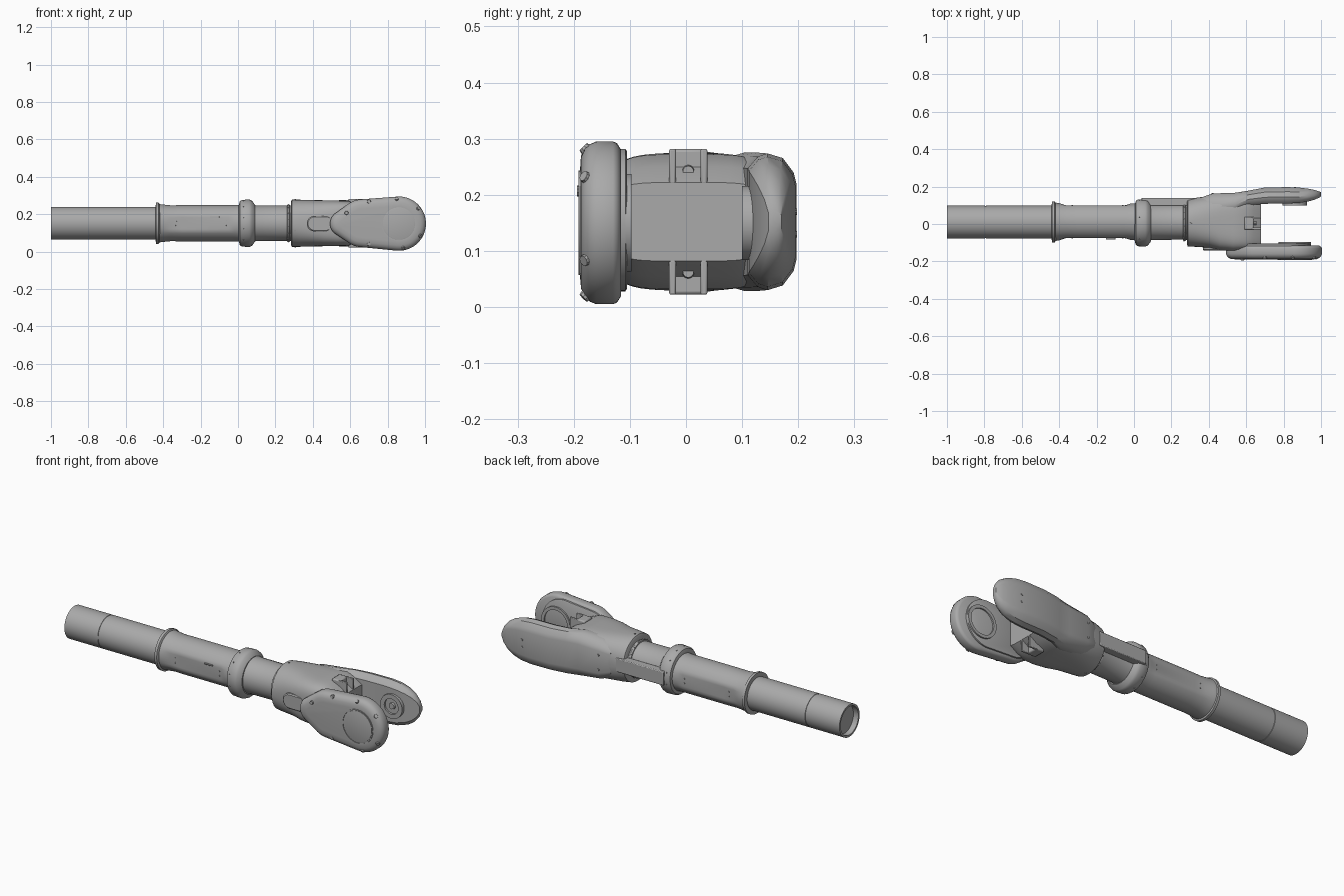
import bpy, bmesh
from math import sin, cos, pi, radians, copysign
from mathutils import Vector, Matrix

cube = bpy.data.objects.get("Cube")
if cube:
    bpy.data.objects.remove(cube)

grey = bpy.data.materials.new("plain grey")
grey.use_nodes = True
grey.diffuse_color = (0.4, 0.4, 0.4, 1)
grey.node_tree.nodes["Principled BSDF"].inputs["Base Color"].default_value = (0.4, 0.4, 0.4, 1)
parts = []
MID = 0.152                      # height of the long axis
HEAD = (0.86, 0.15)              # pivot of the fork, x and z


def finish(name, bm):
    bmesh.ops.recalc_face_normals(bm, faces=bm.faces)
    mesh = bpy.data.meshes.new(name)
    bm.to_mesh(mesh)
    bm.free()
    mesh.materials.append(grey)
    obj = bpy.data.objects.new(name, mesh)
    bpy.context.collection.objects.link(obj)
    parts.append(obj)
    return obj


def skin(name, rings, closed=False):
    """Bridge equal rings of points, capping both ends unless closed."""
    bm = bmesh.new()
    loops = [[bm.verts.new(p) for p in ring] for ring in rings]
    pairs = list(zip(loops, loops[1:]))
    if closed:
        pairs.append((loops[-1], loops[0]))
    else:
        bm.faces.new(loops[0])
        bm.faces.new(loops[-1])
    count = len(loops[0])
    for a, b in pairs:
        for i in range(count):
            j = (i + 1) % count
            bm.faces.new((a[i], a[j], b[j], b[i]))
    return finish(name, bm)


def section(x, cy, ry, rz, power=2, flat=1, count=48):
    """Rounded cross-section at x; flat shaves the front and back."""
    def bend(v):
        return copysign(abs(v) ** (2 / power), v)
    points = []
    for i in range(count):
        a = 2 * pi * (i + 0.5) / count
        y = max(-flat, min(flat, bend(cos(a)))) * ry
        points.append((x, cy + y, MID + bend(sin(a)) * rz))
    return points


def turned(name, cy, profile):
    return skin(name, [section(x, cy, r, r) for x, r in profile])


def hull(circles, y, inset, count=72):
    """Outline around several circles, shrunk by inset, at depth y."""
    points = []
    for i in range(count):
        a = 2 * pi * i / count
        x, z, r = max(circles, key=lambda c: c[0] * cos(a) + c[1] * sin(a) + c[2])
        points.append((x + (r - inset) * cos(a), y, z + (r - inset) * sin(a)))
    return points


def washer(name, y0, y1, outer, inner):
    c = [HEAD + (outer,)]
    wall = outer - inner
    return skin(name, [hull(c, y0, 0), hull(c, y1, 0), hull(c, y1, wall), hull(c, y0, wall)], True)


def block(name, lo, hi, bevel=0.004):
    bm = bmesh.new()
    lo, hi = Vector(lo), Vector(hi)
    size = hi - lo
    bmesh.ops.create_cube(bm, size=1, matrix=Matrix.Translation((lo + hi) / 2) @ Matrix.Diagonal((*size, 1)))
    obj = finish(name, bm)
    mod = obj.modifiers.new("soft edges", "BEVEL")
    mod.width, mod.segments = bevel, 2
    return obj


def studs(name, places, radius=0.006, depth=0.008):
    """Small bolts: each place is a point and an outward direction."""
    bm = bmesh.new()
    for point, out in places:
        turn = Vector(out).to_track_quat("Z", "Y").to_matrix().to_4x4()
        bmesh.ops.create_cone(bm, cap_ends=True, segments=10, radius1=radius, radius2=radius * 0.8,
                              depth=depth, matrix=Matrix.Translation(Vector(point)) @ turn)
    return finish(name, bm)


def around(x, cy, r, count):
    angles = [2 * pi * (i + 0.5) / count for i in range(count)]
    dirs = [Vector((0, cos(a), sin(a))) for a in angles]
    return [(Vector((x, cy, MID)) + d * r, d) for d in dirs]


# Open tube with a recessed end and a seam
turned("tube", 0.01, [(-0.97, 0.077), (-1, 0.077), (-1, 0.088), (-0.797, 0.088), (-0.796, 0.086),
                      (-0.792, 0.086), (-0.791, 0.088), (-0.41, 0.088)])

# Flange and shaved grip sleeve
turned("flange", 0.01, [(-0.44, 0.095), (-0.438, 0.11), (-0.424, 0.11), (-0.418, 0.1)])
skin("sleeve", [section(x, 0.012, r, r, flat=f) for x, r, f in
                [(-0.425, 0.103, 1), (-0.40, 0.1, 1), (-0.36, 0.096, 0.9), (-0.30, 0.097, 0.9),
                 (-0.05, 0.097, 0.9), (-0.02, 0.097, 1), (0.02, 0.1, 1)]])
block("sleeve_slot_cover", (-0.15, -0.083, 0.183), (-0.10, -0.073, 0.189), 0.001)
studs("sleeve_screws", [((x, 0.012 + s * 0.087, z), (0, s, 0)) for s in (-1, 1)
                        for x in (-0.33, -0.06) for z in (0.14, 0.165)], 0.004, 0.004)

# Collar, neck and rear strap
turned("collar", 0.006, [(0.004, 0.098), (0.01, 0.118), (0.02, 0.125), (0.06, 0.127),
                         (0.074, 0.122), (0.09, 0.1)])
studs("collar_screws", around(0.03, 0.006, 0.125, 12), 0.004, 0.006)
turned("neck", 0.01, [(0.07, 0.102), (0.1, 0.095), (0.27, 0.094), (0.3, 0.1)])
block("rear_strap", (0.04, 0.098, 0.115), (0.33, 0.14, 0.19))
turned("neck_band", 0.008, [(0.262, 0.093), (0.264, 0.1), (0.274, 0.1), (0.278, 0.096)])
studs("neck_screws", around(0.268, 0.008, 0.1, 16), 0.004, 0.006)

# Fork body, swelling from a round socket to a boxy crotch
skin("fork_body", [section(x, (y0 + y1) / 2, (y1 - y0) / 2, rz, p) for x, y0, y1, rz, p in [
    (0.283, -0.11, 0.122, 0.115, 2), (0.288, -0.121, 0.131, 0.126, 2.1), (0.33, -0.122, 0.14, 0.126, 2.4),
    (0.4, -0.127, 0.15, 0.124, 2.8), (0.46, -0.14, 0.155, 0.123, 3.4), (0.53, -0.145, 0.155, 0.122, 4),
    (0.59, -0.14, 0.155, 0.12, 4.5), (0.64, -0.135, 0.15, 0.098, 5), (0.68, -0.13, 0.14, 0.07, 5)]])
studs("socket_screws", around(0.305, 0.006, 0.126, 10), 0.005, 0.007)
skin("front_socket_tab", [hull([(0.41, 0.15, 0.042), (0.47, 0.15, 0.042)], y, i)
                          for y, i in ((-0.11, 0), (-0.137, 0), (-0.142, 0.006))])

# Crotch brackets above and below
for side, label in ((1, "upper"), (-1, "lower")):
    z0, z1 = sorted((MID + side * 0.068, MID + side * 0.13))
    block(label + "_bracket", (0.59, -0.03, z0), (0.64, 0.038, z1), 0.006)
    for y in (-0.03, 0.026):
        block(label + "_bracket_cheek", (0.63, y, z0), (0.68, y + 0.012, z1), 0.003)
    studs(label + "_bracket_bolt", [((0.645, 0.004, MID + side * 0.09), (1, 0, 0))], 0.012, 0.02)

# Front arm, a pillowed plate with a round head
shape = [HEAD + (0.145,), (0.665, 0.152, 0.128), (0.56, 0.15, 0.068)]
skin("front_arm", [hull(shape, y, i) for y, i in
                   [(-0.116, 0.014), (-0.123, 0.003), (-0.13, 0), (-0.16, 0), (-0.172, 0.005),
                    (-0.181, 0.014), (-0.187, 0.028), (-0.189, 0.05)]])
skin("front_arm_liner", [hull([(0.82, 0.155, 0.127), (0.66, 0.152, 0.115)], y, i)
                         for y, i in ((-0.12, 0), (-0.108, 0), (-0.105, 0.005))])
washer("front_inner_ring", -0.108, -0.097, 0.087, 0.07)
washer("front_cap_rim", -0.192, -0.186, 0.093, 0.089)
skin("front_cap", [hull([HEAD + (0.086,)], y, i) for y, i in ((-0.187, 0), (-0.191, 0), (-0.192, 0.003))])

# Bolts set in the rim of the front arm
rim = []
for degrees in (-80, -30, 38, 95):
    a = radians(degrees)
    rim.append(((HEAD[0] + 0.131 * cos(a), -0.178, HEAD[1] + 0.131 * sin(a)), (cos(a), -1, sin(a))))
rim += [((x, -0.18, z), (0, -1, z - MID)) for x, z in ((0.7, 0.268), (0.7, 0.042))]
rim += [((0.58, -0.187, 0.207), (0, -1, 0))]
studs("front_arm_bolts", rim, 0.012, 0.014)

# Back arm, a chamfered blade narrowing to a rounded tip


def blade(x, y0, y1, half):
    w = y1 - y0
    side = [(y0, half * 0.78), (y0 + w * 0.2, half * 0.95), (y0 + w * 0.4, half),
            (y0 + w * 0.72, half * 0.93), (y1 - w * 0.06, half * 0.72), (y1, half * 0.55)]
    return [(x, y, MID + h) for y, h in side] + [(x, y, MID - h) for y, h in reversed(side)]


skin("back_arm", [blade(*s) for s in [
    (0.36, 0.05, 0.142, 0.085), (0.42, 0.04, 0.163, 0.112), (0.54, 0.06, 0.167, 0.123), (0.61, 0.1, 0.178, 0.123),
    (0.7, 0.108, 0.195, 0.122), (0.82, 0.11, 0.197, 0.122), (0.88, 0.112, 0.195, 0.116), (0.93, 0.12, 0.189, 0.1),
    (0.965, 0.13, 0.182, 0.078), (0.988, 0.14, 0.175, 0.05), (1.0, 0.147, 0.17, 0.02)]])
washer("back_inner_ring", 0.1, 0.122, 0.066, 0.042)
studs("back_inner_bolt", [((HEAD[0], 0.11, HEAD[1]), (0, -1, 0))], 0.02, 0.014)
studs("back_arm_screws", [((0.42, 0.162, z), (0, 1, 0)) for z in (0.11, 0.19)]
      + [((0.86, 0.195, z), (0, 1, 0)) for z in (0.13, 0.17)], 0.007, 0.006)

# Smooth shading with crisp edges
bpy.ops.object.select_all(action="DESELECT")
for obj in parts:
    obj.select_set(True)
bpy.context.view_layer.objects.active = parts[0]
bpy.ops.object.shade_smooth_by_angle(angle=radians(35))
